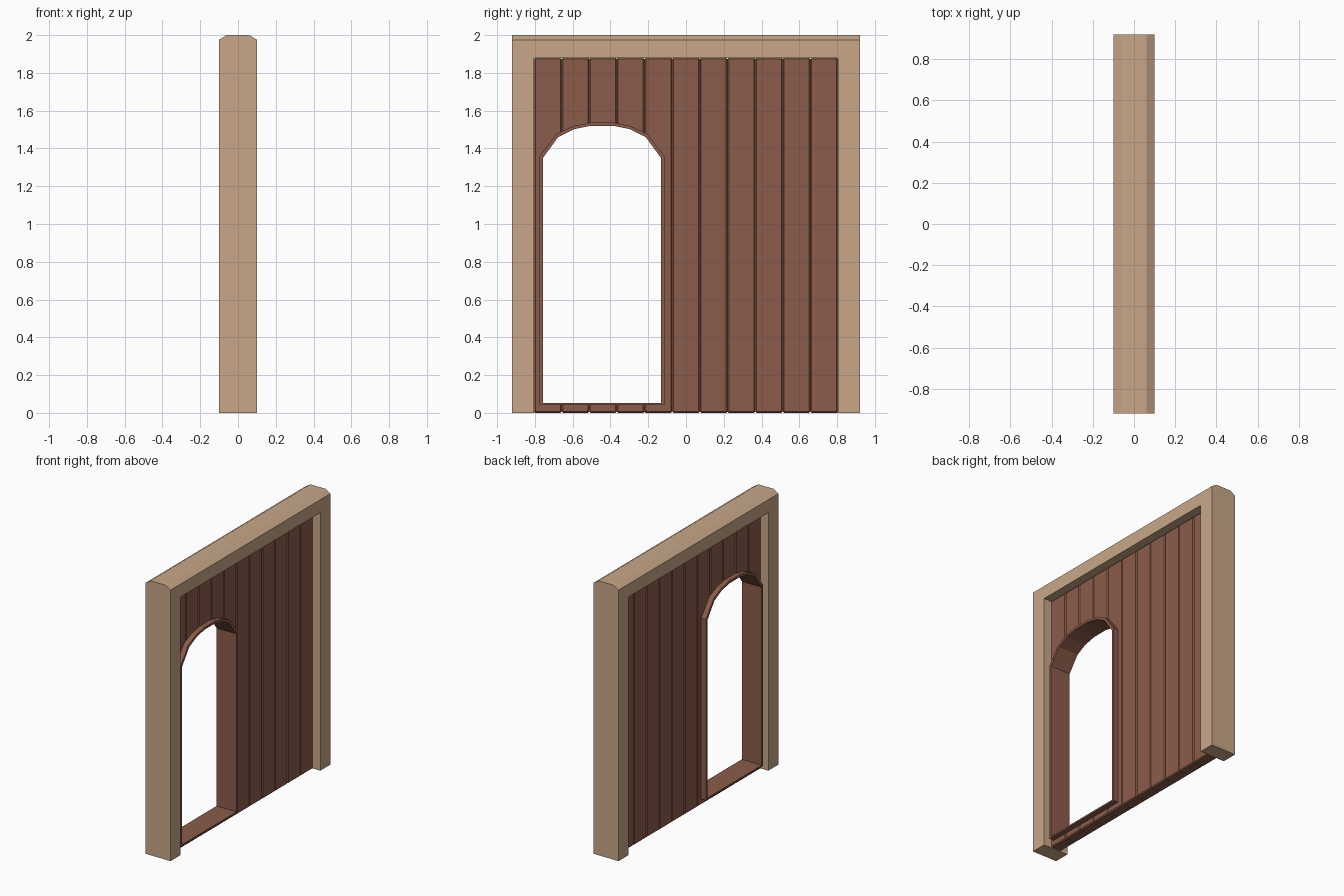
import bpy, bmesh

if "Cube" in bpy.data.objects:
    bpy.data.objects.remove(bpy.data.objects["Cube"])


def material(name, rgb):
    m = bpy.data.materials.new(name)
    m.diffuse_color = (*rgb, 1)
    m.use_nodes = True
    m.node_tree.nodes["Principled BSDF"].inputs["Base Color"].default_value = m.diffuse_color
    return m


PALE = material("pale_wood", (0.58, 0.39, 0.25))
DARK = material("red_brown_wood", (0.26, 0.107, 0.069))


def finish(name, bm, mat):
    bmesh.ops.recalc_face_normals(bm, faces=bm.faces)
    me = bpy.data.meshes.new(name)
    bm.to_mesh(me)
    bm.free()
    ob = bpy.data.objects.new(name, me)
    bpy.context.collection.objects.link(ob)
    me.materials.append(mat)
    return ob


def prism(name, points, offset, mat):
    """Extrude a planar 3D outline by an offset vector."""
    bm = bmesh.new()
    face = bm.faces.new([bm.verts.new(p) for p in points])
    ext = bmesh.ops.extrude_face_region(bm, geom=[face], use_keep_orig=True)
    verts = [g for g in ext["geom"] if isinstance(g, bmesh.types.BMVert)]
    bmesh.ops.translate(bm, verts=verts, vec=offset)
    return finish(name, bm, mat)


def box(name, lo, hi, mat, bevel=0):
    bm = bmesh.new()
    bmesh.ops.create_cube(bm, size=1)
    for v in bm.verts:
        v.co = [(a + b) / 2 + c * (b - a) for a, b, c in zip(lo, hi, v.co)]
    if bevel:
        bmesh.ops.bevel(bm, geom=bm.edges[:], offset=bevel, segments=1,
                        affect='EDGES')
    return finish(name, bm, mat)


def cut(ob, cutter):
    mod = ob.modifiers.new("cut", 'BOOLEAN')
    mod.operation = 'DIFFERENCE'
    mod.solver = 'EXACT'
    mod.object = cutter
    cutter.hide_render = True
    cutter.hide_viewport = True


# Outer frame: chamfered slab with the doorway-shaped opening removed
section = [(-.1, 0), (.1, 0), (.1, 1.975), (.06, 2), (-.06, 2), (-.1, 1.975)]
frame = prism("frame", [(x, -.92, z) for x, z in section], (0, 1.84, 0), PALE)
cut(frame, box("frame_cutter", (-.3, -.805, -.2), (.3, .805, 1.88), PALE))

# Arch outlines as half-width and height, mirrored about the arch centre
CENTRE = -0.445
INNER = [(.312, .053), (.312, 1.35), (.232, 1.46), (.148, 1.502), (.058, 1.52)]
OUTER = [(.33, .041), (.33, 1.36), (.24, 1.478), (.153, 1.518), (.06, 1.537)]


def arch(half, x):
    pts = half + [(-w, z) for w, z in reversed(half)]
    return [(x, CENTRE + w, z) for w, z in pts]


# Arch trim: four loops bridged into a closed ring
bm = bmesh.new()
loops = [[bm.verts.new(p) for p in arch(half, x)]
         for half, x in ((INNER, -.08), (OUTER, -.08), (OUTER, .08), (INNER, .08))]
n = len(loops[0])
for a, b in zip(loops, loops[1:] + loops[:1]):
    for i in range(n):
        j = (i + 1) % n
        bm.faces.new((a[i], a[j], b[j], b[i]))
finish("arch_trim", bm, DARK)

# Planks with chamfered edges, cut where the arch passes through
middle = [((a + c) / 2, (b + d) / 2) for (a, b), (c, d) in zip(INNER, OUTER)]
arch_cutter = prism("arch_cutter", arch(middle, -.2), (.4, 0, 0), DARK)
COUNT = 11
WIDTH = 1.61 / COUNT
for i in range(COUNT):
    y = -.805 + i * WIDTH
    plank = box(f"plank_{i + 1}", (-.042, y, 0), (.042, y + WIDTH, 1.88), DARK, .007)
    if y < CENTRE + .33:
        cut(plank, arch_cutter)
